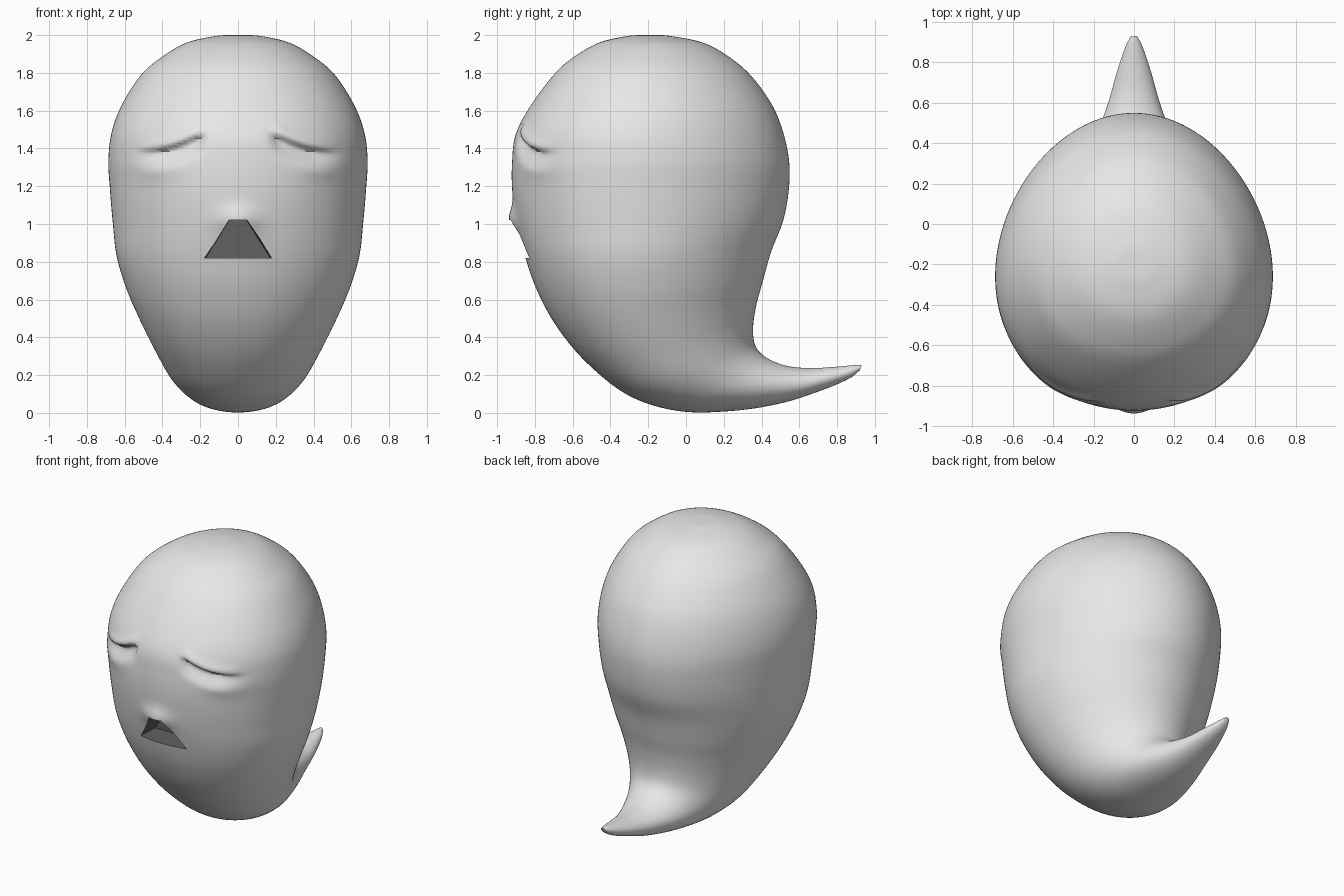
import bpy, bmesh, math
from mathutils import Vector

if "Cube" in bpy.data.objects:
    bpy.data.objects.remove(bpy.data.objects["Cube"])


def material(name, value):
    m = bpy.data.materials.new(name)
    m.diffuse_color = (value, value, value, 1)
    m.use_nodes = True
    m.node_tree.nodes["Principled BSDF"].inputs["Base Color"].default_value = m.diffuse_color
    return m


white = material("pale_white", 0.8)
dark = material("mouth_dark", 0.12)

# Body sections from crown to tail tip: front y, z, back y, z, half width
SECTIONS = [
    (-.22, 2.0, -.16, 2.0, .03), (-.31, 1.995, -.08, 1.995, .12),
    (-.46, 1.96, .09, 1.96, .27), (-.60, 1.88, .22, 1.89, .40),
    (-.70, 1.79, .34, 1.79, .51), (-.82, 1.63, .45, 1.64, .61),
    (-.90, 1.48, .51, 1.50, .665), (-.92, 1.34, .545, 1.34, .683),
    (-.92, 1.18, .545, 1.19, .675), (-.895, 1.0, .515, 1.02, .66),
    (-.85, .82, .45, .85, .64), (-.785, .64, .405, .69, .59),
    (-.68, .45, .37, .56, .52), (-.52, .26, .355, .44, .44),
    (-.30, .09, .37, .35, .36), (-.04, .01, .43, .29, .28),
    (.24, .01, .53, .25, .205), (.50, .05, .65, .237, .135),
    (.72, .12, .78, .243, .085), (.86, .18, .88, .252, .045),
    (.92, .225, .93, .253, .018)]
SEG, SUB = 160, 10


def spline(pts, i, t):
    """Catmull-Rom between section i and i+1."""
    a, b = pts[max(i - 1, 0)], pts[i]
    c, d = pts[i + 1], pts[min(i + 2, len(pts) - 1)]
    return [.5 * (2 * q + (r - p) * t + (2 * p - 5 * q + 4 * r - s) * t * t
                  + (3 * q - p - 3 * r + s) * t ** 3)
            for p, q, r, s in zip(a, b, c, d)]


def smooth(lo, hi, v):
    t = min(max((v - lo) / (hi - lo), 0), 1)
    return t * t * (3 - 2 * t)


def bump(u, v):
    return math.exp(-u * u - v * v)


def face_relief(p):
    """Inward offset for closed eyes, eye bags and the upper lip."""
    if p.y > -.3 or p.z < .7 or p.z > 1.7:
        return 0
    x = abs(p.x)
    below = 1.39 + .10 * ((.5 - x) / .32) ** 2 - p.z
    ends = smooth(.16, .22, x) * (1 - smooth(.38, .56, x))
    eye = .036 * smooth(-.008, .016, below) * (1 - smooth(.016, .13, below)) * ends
    lid = .012 * bump(below / .03 + .8, 0) * ends
    bag = .014 * bump((x - .43) / .12, (p.z - 1.31) / .07)
    lip = .038 * bump(p.x / .10, (p.z - 1.02) / .07)
    return eye - lid - bag - lip


# Ghost body lofted through the sections
rows = [spline(SECTIONS, i, k / SUB)
        for i in range(len(SECTIONS) - 1) for k in range(SUB)]
rows.append(SECTIONS[-1])
bm = bmesh.new()
rings = []
for fy, fz, by, bz, w in rows:
    ring = []
    for s in range(SEG):
        a = math.tau * s / SEG
        c = math.cos(a)
        p = Vector((w * math.sin(a) * (1 + .1 * c),
                    (fy + by) / 2 + (fy - by) / 2 * c,
                    (fz + bz) / 2 + (fz - bz) / 2 * c))
        inward = Vector((-p.x, -.2 - p.y, 0)).normalized()
        ring.append(bm.verts.new(p + inward * face_relief(p)))
    rings.append(ring)
for r0, r1 in zip(rings, rings[1:]):
    for s in range(SEG):
        n = (s + 1) % SEG
        bm.faces.new((r0[s], r0[n], r1[n], r1[s]))
bm.faces.new(rings[0])
bm.faces.new(rings[-1])
bmesh.ops.recalc_face_normals(bm, faces=bm.faces)


def to_object(bm, name):
    me = bpy.data.meshes.new(name)
    bm.to_mesh(me)
    bm.free()
    ob = bpy.data.objects.new(name, me)
    bpy.context.collection.objects.link(ob)
    me.materials.append(white)
    me.materials.append(dark)
    return ob


body = to_object(bm, "ghost_body")

# Mouth cutter: a trapezoid that narrows inward
bm = bmesh.new()
outline = [(-.19, .82), (.19, .82), (.05, 1.02), (-.05, 1.02)]
front = [bm.verts.new((x, -1.1, z)) for x, z in outline]
back = [bm.verts.new((x * .9, -.68, z)) for x, z in outline]
bm.faces.new(front)
bm.faces.new(back)
for i in range(4):
    j = (i + 1) % 4
    bm.faces.new((front[i], front[j], back[j], back[i]))
bmesh.ops.recalc_face_normals(bm, faces=bm.faces)
for f in bm.faces:
    f.material_index = 1
cutter = to_object(bm, "mouth_cutter")
cutter.hide_render = True

mod = body.modifiers.new("mouth", 'BOOLEAN')
mod.operation = 'DIFFERENCE'
mod.solver = 'EXACT'
mod.object = cutter
bpy.context.view_layer.objects.active = body
body.select_set(True)
cutter.select_set(False)
bpy.ops.object.modifier_apply(modifier=mod.name)
bpy.data.objects.remove(cutter)
bpy.ops.object.shade_smooth_by_angle(angle=math.radians(50))
